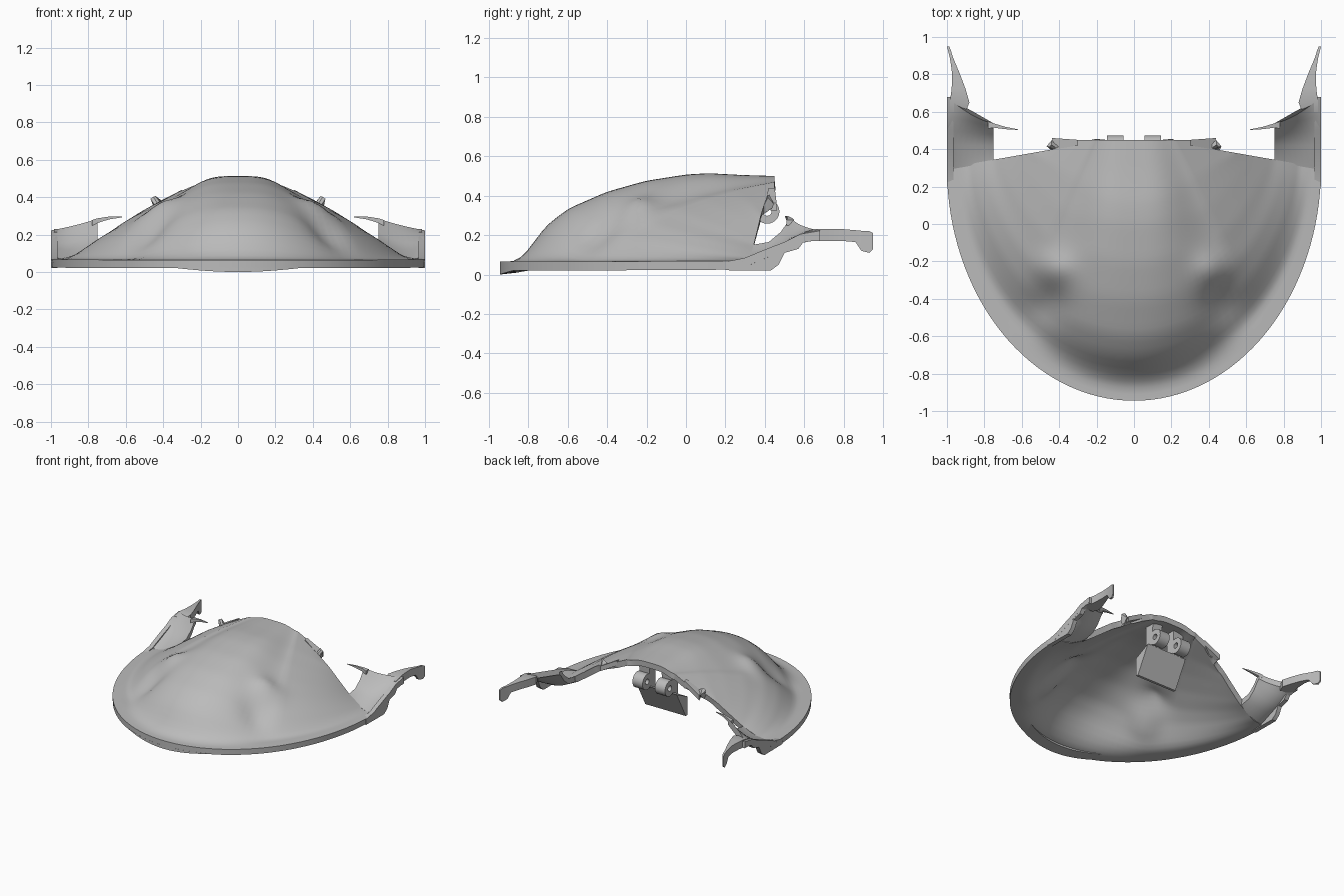
import bpy, bmesh
from math import sin, cos, pi, exp, radians

if "Cube" in bpy.data.objects:
    bpy.data.objects.remove(bpy.data.objects["Cube"])

grey = bpy.data.materials.new("plain_grey")
grey.use_nodes = True
grey.diffuse_color = (0.5, 0.5, 0.5, 1)
grey.node_tree.nodes["Principled BSDF"].inputs["Base Color"].default_value = (0.5, 0.5, 0.5, 1)


def make(name, bm, thickness=0):
    """Turn a bmesh into a grey, smooth-shaded object, thickened downwards if asked."""
    mesh = bpy.data.meshes.new(name)
    bm.to_mesh(mesh)
    bm.free()
    obj = bpy.data.objects.new(name, mesh)
    bpy.context.collection.objects.link(obj)
    mesh.materials.append(grey)
    bpy.ops.object.select_all(action="DESELECT")
    obj.select_set(True)
    bpy.context.view_layer.objects.active = obj
    if thickness:
        mod = obj.modifiers.new("thickness", "SOLIDIFY")
        mod.thickness = thickness
        mod.offset = -1
        bpy.ops.object.modifier_apply(modifier=mod.name)
    bpy.ops.object.shade_smooth_by_angle(angle=radians(35))
    return obj


def skin(rows, closed=False):
    """Bridge equal rows of points; closed rows get end caps."""
    bm = bmesh.new()
    vs = [[bm.verts.new(p) for p in row] for row in rows]
    n = len(rows[0])
    for a, b in zip(vs, vs[1:]):
        for i in range(n if closed else n - 1):
            j = (i + 1) % n
            bm.faces.new((a[i], a[j], b[j], b[i]))
    if closed:
        bm.faces.new(vs[0])
        bm.faces.new(vs[-1])
    bmesh.ops.recalc_face_normals(bm, faces=bm.faces)
    if not closed and sum(f.normal.z for f in bm.faces) < 0:
        bmesh.ops.reverse_faces(bm, faces=bm.faces)
    return bm


def slab(rows, depth):
    """A surface thickened straight down."""
    return skin([row + [(x, y, z - depth) for x, y, z in reversed(row)] for row in rows],
                closed=True)


def prism(outline, x0, x1):
    """Extrude a y-z outline from x0 to x1."""
    return skin([[(x, y, z) for y, z in outline] for x in (x0, x1)], closed=True)


def lerp(a, b, k):
    return a + (b - a) * k


def sample(profile, s):
    """Smooth interpolation through a short list of (position, height)."""
    def linear(q):
        for (a, za), (b, zb) in zip(profile, profile[1:]):
            if q <= b:
                return lerp(za, zb, (q - a) / (b - a))
        return profile[-1][1]
    d = min(0.02, s, 1 - s)
    return (linear(s - d) + 2 * linear(s) + linear(s + d)) / 4


# Heights from rim to back edge along the centre, diagonal and side
CENTRE = [(0, .065), (.06, .066), (.1, .12), (.17, .25), (.25, .335), (.39, .42),
          (.53, .475), (.68, .508), (.76, .514), (.88, .505), (1, .5)]
DIAGONAL = [(0, .065), (.12, .07), (.25, .2), (.35, .27), (.5, .34), (.65, .39),
            (.8, .43), (1, .47)]
SIDE = [(0, .07), (.2, .08), (.44, .15), (.61, .22), (.8, .3), (1, .365)]


def rim(t):
    return sin(t * pi / 2), 0.3 - 1.245 * cos(t * pi / 2)


def shell_point(t, s):
    rx, ry = rim(t)
    a = abs(t)
    x = lerp(rx, 0.43 * t, s)
    y = lerp(ry, 0.45 - 0.2 * max(0, a - 0.75), s)
    if a < 0.5:
        e = a * 2
        # The crown stays flat across its width towards the back
        w = (e * e * (3 - 2 * e)) ** (1 + 1.5 * s)
        z = lerp(sample(CENTRE, s), sample(DIAGONAL, s), w)
    else:
        z = lerp(sample(DIAGONAL, s), sample(SIDE, s), a * 2 - 1)
    # Raised cheek peak with a hollow ahead of it
    ax = abs(x)
    z += 0.05 * exp(-((ax - .42) / .1) ** 2 - ((y + .24) / .09) ** 2)
    z -= 0.045 * exp(-((ax - .46) / .1) ** 2 - ((y + .44) / .1) ** 2)
    return x, y, max(z, 0.065)


# Domed shell with a flat flange round its rim
COLS, ROWS = 64, 40
rows = [[shell_point(-1 + 2 * i / COLS, j / ROWS) for i in range(COLS + 1)]
        for j in range(ROWS + 1)]
make("domed_shell", skin(rows), 0.045)

# Low lip under the front of the rim
lip = []
for k in range(17):
    t = -0.24 + 0.03 * k
    x, y = rim(t)
    drop = 0.025 * cos(t / 0.24 * pi / 2)
    lip.append([(x, y, .025), (x * .92, y + .09, .025),
                (x * .92, y + .09, .025 - drop * .6), (x, y, .025 - drop)])
make("front_lip", skin(lip, closed=True))

# Rear corner surface: outer, middle and inner point at each station
WING = [((1, .29, .08), (.88, .31, .085), (.75, .335, .15)),
        ((1, .42, .135), (.88, .42, .12), (.75, .42, .165)),
        ((1, .50, .165), (.88, .49, .16), (.75, .48, .215)),
        ((1, .58, .205), (.88, .55, .215), (.75, .52, .272)),
        ((1, .68, .222), (.87, .585, .25), (.75, .538, .285))]
# Side wall outline in y and z
WALL = [(.2, .065), (.3, .085), (.42, .135), (.5, .165), (.58, .205), (.68, .222),
        (.68, .17), (.6, .17), (.57, .13), (.5, .11), (.47, .05), (.43, .02), (.2, .022)]
# Hooked arm: y, inner x, outer x, bottom z, top z
ARM = [(.60, .9, .985, .17, .215), (.65, .88, .985, .17, .23), (.72, .9, .975, .17, .23),
       (.80, .93, .972, .17, .23), (.86, .955, .98, .165, .225), (.89, .967, .985, .12, .222),
       (.93, .98, .995, .11, .22), (.95, .988, 1, .13, .21)]

for side, sx in (("left", 1), ("right", -1)):
    grid = []
    for st in WING:
        row = []
        for i in range(9):
            v = i / 8
            w = ((1 - v) * (1 - 2 * v), 4 * v * (1 - v), v * (2 * v - 1))
            p = [sum(w[k] * st[k][c] for k in range(3)) for c in range(3)]
            row.append((sx * p[0], p[1], p[2]))
        grid.append(row)
    make(side + "_rear_corner", slab(grid, 0.045))

    # Thin spike pointing inwards from the corner
    spike = [[(sx * x, y0, z), (sx * x, y1, z), (sx * x, y1, z - d), (sx * x, y0, z - d)]
             for x, y0, y1, z, d in ((.78, .51, .548, .278, .03), (.75, .515, .538, .287, .025),
                                     (.69, .507, .52, .296, .015), (.62, .503, .506, .296, .004))]
    make(side + "_spike", skin(spike, closed=True))

    # Small pointed corner of the shell's back edge
    corner = [[(sx * x, y, z) for x, y, z in row] for row in
              (((.3, .42, .44), (.3, .45, .44)), ((.42, .4, .37), (.44, .46, .362)))]
    make(side + "_shell_corner", slab(corner, 0.04))

    make(side + "_wall", prism(WALL, sx * .965, sx * .9995))
    arm = [[(sx * a, y, lo), (sx * b, y, lo), (sx * b, y, hi), (sx * a, y, hi)]
           for y, a, b, lo, hi in ARM]
    make(side + "_hooked_arm", skin(arm, closed=True))

    # Hinge knuckle: a pierced ring on a short block under the back edge
    ring = []
    for k in range(25):
        c, s = cos(k * pi / 12), sin(k * pi / 12)
        ring.append([(sx * x, .412 + r * c, .32 + r * s)
                     for x, r in ((.055, .022), (.055, .062), (.145, .062), (.145, .022),
                                  (.055, .022))])
    bm = skin(ring)
    bmesh.ops.remove_doubles(bm, verts=bm.verts, dist=0.0001)
    bmesh.ops.recalc_face_normals(bm, faces=bm.faces)
    make(side + "_hinge_knuckle", bm)
    make(side + "_hinge_block",
         prism([(.31, .47), (.39, .47), (.385, .36), (.37, .27), (.31, .24)], sx * .055, sx * .145))

# Wedge-shaped tab below the hinge
make("hinge_tab", prism([(.375, .265), (.24, .2), (.24, .05), (.26, .05)], -.18, .18))
